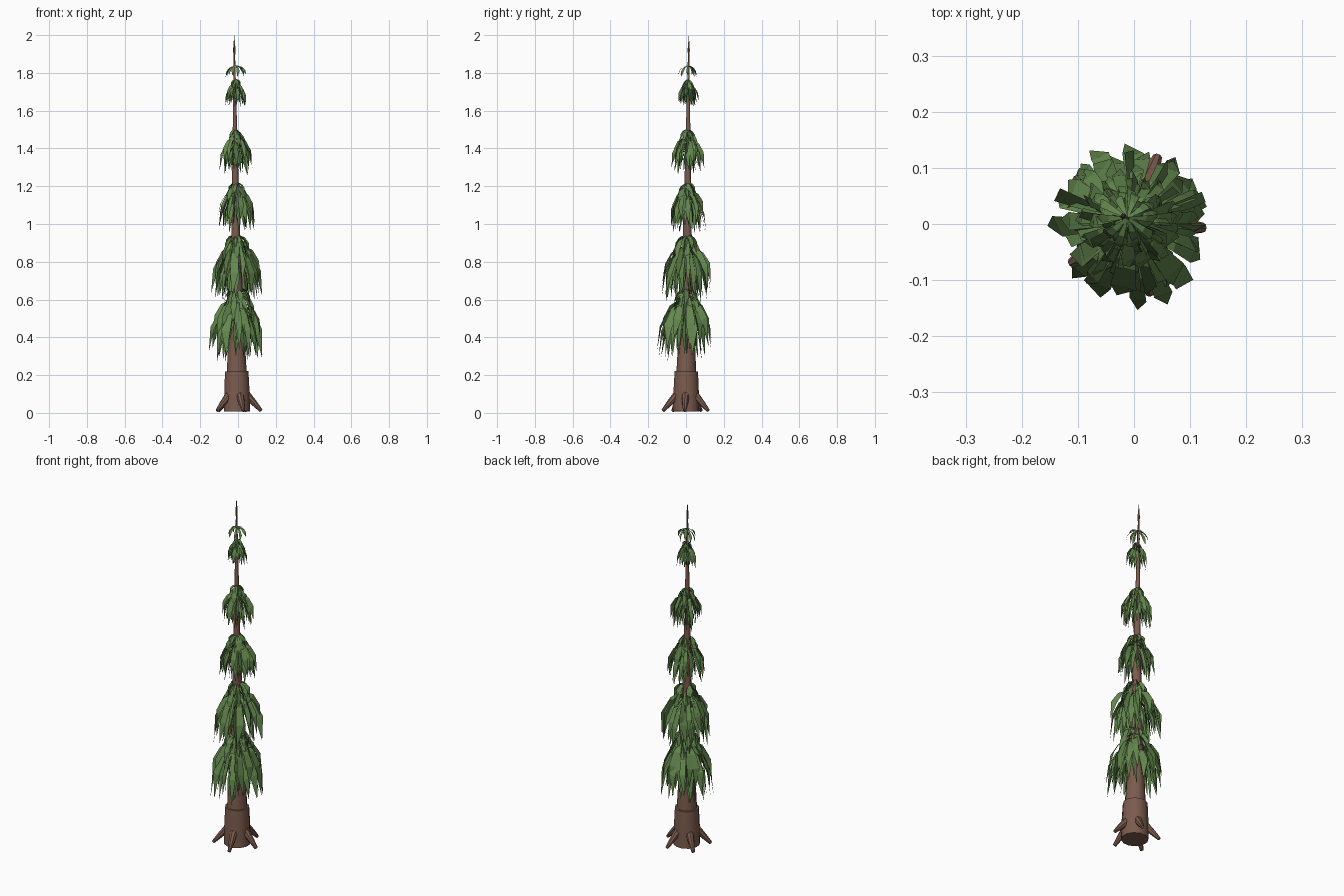
import bpy, bmesh, math, random
from mathutils import Vector

random.seed(5)
if "Cube" in bpy.data.objects:
    bpy.data.objects.remove(bpy.data.objects["Cube"], do_unlink=True)


def material(name, rgb):
    m = bpy.data.materials.new(name)
    m.use_nodes = True
    m.diffuse_color = (*rgb, 1)
    m.node_tree.nodes["Principled BSDF"].inputs["Base Color"].default_value = (*rgb, 1)
    return m


bark = material("bark_brown", (0.20, 0.105, 0.075))
needle = material("needle_green", (0.125, 0.24, 0.075))


def finish(name, bm, mat, smooth=False):
    mesh = bpy.data.meshes.new(name)
    bm.to_mesh(mesh)
    bm.free()
    mesh.materials.append(mat)
    obj = bpy.data.objects.new(name, mesh)
    bpy.context.collection.objects.link(obj)
    if smooth:
        bpy.ops.object.select_all(action="DESELECT")
        obj.select_set(True)
        bpy.context.view_layer.objects.active = obj
        bpy.ops.object.shade_smooth_by_angle(angle=math.radians(40))
    return obj


def tube(bm, rings, sides=12):
    """Skin a chain of (centre, radius) rings and cap both ends."""
    axis = (rings[-1][0] - rings[0][0]).normalized()
    u = axis.orthogonal().normalized()
    v = axis.cross(u)
    loops = []
    for centre, radius in rings:
        loops.append([bm.verts.new(centre + radius * (u * math.cos(a) + v * math.sin(a)))
                      for a in (math.tau * i / sides for i in range(sides))])
    for low, high in zip(loops, loops[1:]):
        for i in range(sides):
            j = (i + 1) % sides
            bm.faces.new((low[i], low[j], high[j], high[i]))
    bm.faces.new(loops[0][::-1])
    bm.faces.new(loops[-1])


def axis_at(z):
    """Centre of the slightly leaning trunk."""
    return Vector((-0.005 - 0.0075 * z, 0.0075 * z, z))


# Trunk base and tapering upper trunk
bm = bmesh.new()
tube(bm, [(axis_at(0.008), 0.071), (axis_at(0.12), 0.069), (axis_at(0.22), 0.064)])
finish("trunk_base", bm, bark, True)

bm = bmesh.new()
profile = [(0.2, 0.055), (0.4, 0.045), (0.7, 0.032), (0.95, 0.024), (1.27, 0.017),
           (1.6, 0.010), (1.85, 0.005), (1.97, 0.002)]
tube(bm, [(axis_at(z), r) for z, r in profile])
finish("upper_trunk", bm, bark, True)

# Five flaring roots
for k in range(5):
    a = math.radians(69 + 72 * k)
    out = Vector((math.cos(a), math.sin(a), 0))
    bm = bmesh.new()
    tube(bm, [(out * r + Vector((-0.004, 0, z)), w) for r, z, w in
              ((0.05, 0.095, 0.022), (0.092, 0.05, 0.016), (0.127, 0.011, 0.009))], 8)
    finish(f"root_{k + 1}", bm, bark, True)


def frond(bm, z, drop, reach, width, angle, twist):
    """One drooping needle card: narrow at the trunk, broad, then pointed."""
    out = Vector((math.cos(angle), math.sin(angle), 0))
    side = Vector((-out.y, out.x, 0))
    across = side * math.cos(twist) + (out * 0.75 + Vector((0, 0, 0.65))) * math.sin(twist)
    base = axis_at(z) + Vector((0.007, -0.003, 0))
    rows = []
    for r, d, w in ((0.05, 0, 0.25), (0.62, 0.22, 0.75), (0.88, 0.52, 1)):
        p = base + out * reach * r - Vector((0, 0, drop * d))
        rows.append([bm.verts.new(p + across * width * w * s) for s in (-1, 1)])
    for a, b in zip(rows, rows[1:]):
        bm.faces.new((a[0], a[1], b[1], b[0]))
    lean = random.uniform(-0.9, 0.9) * width
    tip = bm.verts.new(base + out * reach + side * lean - Vector((0, 0, drop)))
    bm.faces.new((rows[-1][0], rows[-1][1], tip))


# Foliage tiers: top, height, reach, half width of a frond, fronds per whorl
tiers = [(0.67, 0.39, 0.156, 0.024, 14), (0.95, 0.36, 0.141, 0.022, 14),
         (1.225, 0.27, 0.107, 0.017, 12), (1.505, 0.235, 0.087, 0.014, 12),
         (1.77, 0.15, 0.056, 0.010, 10)]
# Whorls in a tier: start, end (shares of height), reach share, width share
whorls = [(0, 0.24, 0.46, 0.6), (0.04, 0.5, 0.58, 0.7), (0.14, 0.78, 0.92, 0.95),
          (0.2, 0.95, 1, 1), (0.28, 0.98, 0.76, 0.8), (0.36, 0.96, 0.5, 0.6)]
for n, (top, height, reach, width, count) in enumerate(tiers):
    bm = bmesh.new()
    for start, end, share, wide in whorls:
        offset = random.uniform(0, math.tau)
        for k in range(count):
            frond(bm, top - height * (start + random.uniform(0, 0.05)),
                  height * (end - start) * random.uniform(0.8, 1.05),
                  reach * share * random.uniform(0.82, 1.03),
                  width * wide * random.uniform(0.65, 1.1),
                  offset + math.tau * (k + random.uniform(-0.35, 0.35)) / count,
                  random.uniform(-1.1, 1.1))
    finish(f"foliage_tier_{n + 1}", bm, needle)

# Sparse crown whorl
bm = bmesh.new()
for k in range(10):
    frond(bm, 1.84, random.uniform(0.05, 0.09), random.uniform(0.04, 0.06), 0.008,
          math.tau * (k + random.uniform(-0.2, 0.2)) / 10, random.uniform(-0.7, 0.7))
finish("crown_whorl", bm, needle)

# Upright leader blades at the very top
bm = bmesh.new()
for k in range(3):
    a = math.pi * k / 3
    side = Vector((math.cos(a), math.sin(a), 0)) * 0.007
    mid = axis_at(1.92)
    bm.faces.new([bm.verts.new(p) for p in
                  (axis_at(1.85), mid + side, axis_at(2.0), mid - side)])
finish("leader_tip", bm, needle)
